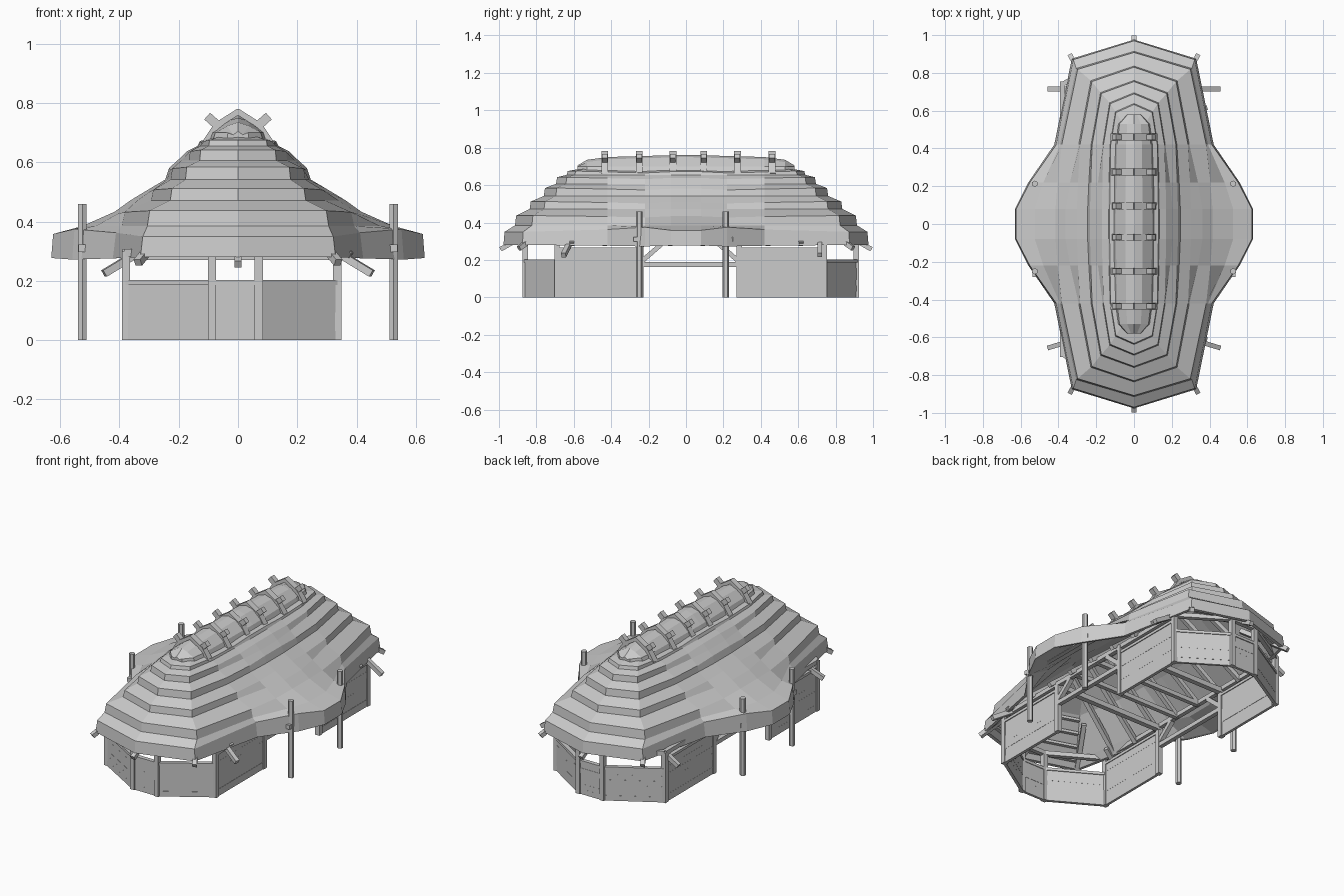
import bpy, bmesh, random
from mathutils import Vector, Matrix

if "Cube" in bpy.data.objects:
    bpy.data.objects.remove(bpy.data.objects["Cube"])
random.seed(4)

def finish(name, bm):
    bmesh.ops.recalc_face_normals(bm, faces=bm.faces)
    me = bpy.data.meshes.new(name)
    bm.to_mesh(me)
    bm.free()
    ob = bpy.data.objects.new(name, me)
    bpy.context.collection.objects.link(ob)

def beam(name, a, b, w=.025, h=.025, into=None):
    """Box running from a to b, w wide sideways and h deep."""
    a, b = Vector(a), Vector(b)
    d = b - a
    x = d.normalized()
    up = Vector((0, 0, 1)) if abs(x.z) < 0.99 else Vector((0, 1, 0))
    y = up.cross(x).normalized()
    m = Matrix((d, y * w, x.cross(y) * h)).transposed().to_4x4()
    m.translation = (a + b) / 2
    bm = into or bmesh.new()
    bmesh.ops.create_cube(bm, size=1, matrix=m)
    if into is None:
        finish(name, bm)

def ring(ye, z, xc, xe, bump=0):
    """Outline mirrored from one quarter: end, corner, flank, shoulder, porch."""
    q = [(0, ye, z), (xc * .78, ye * .83 + .065, z), (xc, .42, z + bump / 2),
         (xc + (xe - xc) * .66, .22, z + bump), (xe, .08, z + bump / 3)]
    right = q + [(x, -y, h) for x, y, h in reversed(q)]
    return right + [(-x, y, h) for x, y, h in reversed(right) if x > 0]

def loft(name, rings):
    bm = bmesh.new()
    loops = [[bm.verts.new(p) for p in r] for r in rings]
    n = len(loops[0])
    for a, b in zip(loops, loops[1:]):
        for i in range(n):
            j = (i + 1) % n
            bm.faces.new((a[i], a[j], b[j], b[i]))
    bm.faces.new(loops[0])
    bm.faces.new(loops[-1])
    finish(name, bm)

# Thatch roof: inner lining up to the eave edge, then stepped tiers
# Each tier: end reach, lip height, top height, flank half width, middle half width
tiers = [(.976, .28, .35, .418, .63), (.914, .385, .437, .388, .42),
         (.836, .472, .512, .29, .305), (.76, .542, .584, .225, .235),
         (.695, .607, .642, .164, .172), (.638, .655, .675, .125, .13)]
rings = [ring(.48, .62, .06, .06), ring(.74, .49, .24, .26),
         ring(.93, .31, .37, .46, .03), ring(.955, .28, .405, .615, -.006)]
below = tiers[0][4]
for i, (ye, lip, top, xc, xe) in enumerate(tiers):
    # some lips spread over the tier below so the sides run smooth there
    spread = .5 if i in (1, 2, 4) else .15
    rings.append(ring(ye, lip, xc * 1.01, xe + spread * (below - xe), 0 if i else -.008))
    rings.append(ring(ye - .006, top, xc * .985, xe * .99, -.01 if i else .025))
    below = xe
loft("thatch_roof", rings + [ring(.5, .70, .03, .03)])

# Saddle-shaped ridge cap
def cap_section(y, w, top):
    half = [(w, .658), (w * .85, .70), (w * .4, top - .012)]
    return [(x, y, z) for x, z in half] + [(0, y, top)] + [(-x, y, z) for x, z in reversed(half)]
cap = [(.58, .04, .705), (.53, .09, .735), (.42, .105, .75)]
cap = [(-y, w, t) for y, w, t in cap] + [(0, .115, .762)] + cap[::-1]
loft("ridge_cap", [cap_section(*c) for c in cap])

# Ridge saddles with pegs
for y in (-.435, -.25, -.07, .095, .275, .46):
    for s in (1, -1):
        beam("ridge_board", (-.004 * s, y, .773), (s * .075, y, .723), .036, .02)
        beam("ridge_board_foot", (s * .07, y, .728), (s * .115, y, .66), .036, .02)
        beam("ridge_peg", (s * .03, y, .69), (s * .104, y, .756), .03, .03)

# Porch posts that pierce the roof
for x in (-.525, .525):
    for y in (.213, -.25):
        bpy.ops.mesh.primitive_cylinder_add(vertices=6, radius=.017, depth=.46, location=(x, y, .23))
        bpy.context.object.name = "porch_post"
    beam("porch_beam", (x, -.28, .31), (x, .25, .31))

# Plank walls and posts of both end rooms
def plank_wall(a, b, height, n=6):
    bm = bmesh.new()
    for i in range(n):
        z = (i + .5) * height / n
        beam("", (*a, z), (*b, z), .014 + random.uniform(0, .004), height / n, bm)
    finish("plank_wall", bm)

XL, XR = -.378, .335
for s, y_in, y_mid, y_end in ((-1, -.24, -.69, -.86), (1, .285, .74, .91)):
    pts = [(XL, y_in), (XL, y_mid), (-.088, y_end), (.07, y_end), (XR, y_mid), (XR, y_in)]
    for i, (a, b) in enumerate(zip(pts, pts[1:])):
        height = .25 if i in (0, 4) else .187
        plank_wall(a, b, height)
        beam("wall_rail", (*a, height + .008), (*b, height + .008), .025, .016)
        beam("top_plate", (*a, .295), (*b, .295))
    for p in pts:
        beam("wall_post", (*p, 0), (*p, .30), .028, .028)
    # Tie beam across the room mouth and beam ends poking out of the eave
    beam("tie_beam", (XL, y_in, .285), (XR, y_in, .285), .03, .03)
    beam("end_rafter", (0, s * .70, .42), (0, s * .992, .257))
    # Battens following the lining at the roof ends
    for k in range(4):
        ye, z, xc = .92 - k * .055, .31 + k * .052, .36 - k * .037
        for x in (-1, 1):
            beam("end_batten", (0, s * ye, z), (x * xc * .78, s * (ye * .83 + .065), z), .02, .015)
    for x in (-1, 1):
        beam("corner_rafter", (x * .2, s * .66, .43), (x * .338, s * .893, .262))
        yb = .03 + s * .685
        beam("eave_bracket", (x * .32, yb + (s < 0) * .04, .305), (x * .452, yb, .225))

# Passage beams and braces between the rooms
for x in (XL, XR):
    beam("passage_beam", (x, -.24, .175), (x, .285, .175))
    for y, s in ((-.24, 1), (.285, -1)):
        beam("passage_brace", (x, y, .19), (x, y + s * .11, .285))
    beam("passage_plate", (x, -.24, .295), (x, .285, .295))

# Rafters under the thatch with a ridge pole
beam("ridge_pole", (0, -.5, .60), (0, .5, .60))
for i in range(8):
    y = -.61 + i * .175
    for s in (-1, 1):
        beam("rafter", (0, y * .85, .595), (s * .38, y, .285))
    if i in (3, 4):
        beam("cross_tie", (XL, y, .29), (XR, y, .29))
